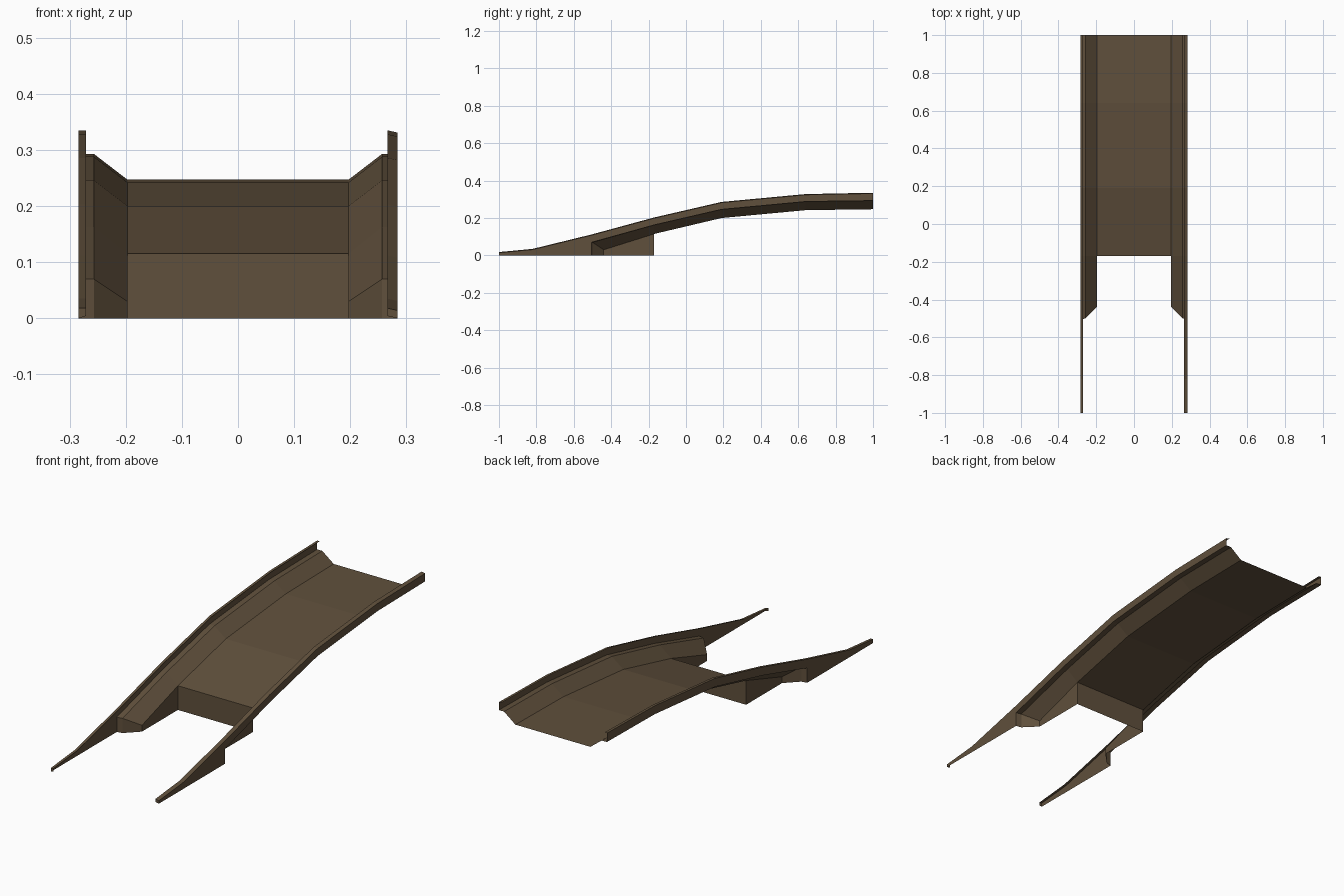
import bpy

if "Cube" in bpy.data.objects:
    bpy.data.objects.remove(bpy.data.objects["Cube"], do_unlink=True)

# Single dull brown finish
COLOUR = (0.117, 0.080, 0.045, 1)
brown = bpy.data.materials.new("dull_brown")
brown.use_nodes = True
brown.diffuse_color = COLOUR
bsdf = brown.node_tree.nodes["Principled BSDF"]
bsdf.inputs["Base Color"].default_value = COLOUR
bsdf.inputs["Roughness"].default_value = 0.8


def loft(name, rows, flip=False):
    """Join equal-length rows of points into a flat-shaded sheet."""
    n = len(rows[0])
    faces = []
    for i in range(len(rows) - 1):
        for j in range(n - 1):
            a, b = i * n + j, (i + 1) * n + j
            face = [a, a + 1, b + 1, b]
            faces.append(face[::-1] if flip else face)
    mesh = bpy.data.meshes.new(name)
    mesh.from_pydata([p for row in rows for p in row], [], faces)
    mesh.materials.append(brown)
    obj = bpy.data.objects.new(name, mesh)
    bpy.context.collection.objects.link(obj)
    return obj


DECK_X, KERB_X, WALL_X = 0.197, 0.257, 0.284

# Heights along the arc: y, deck, kerb top, rail top
ARC = [(-0.17, 0.115, 0.163, 0.203),
       (0.19, 0.200, 0.246, 0.286),
       (0.64, 0.242, 0.288, 0.328),
       (1.00, 0.247, 0.293, 0.335)]

# Deck with its front riser
deck_rows = [(-0.17, 0.0)] + [(y, d) for y, d, k, r in ARC]
loft("deck", [[(-DECK_X, y, z), (DECK_X, y, z)] for y, z in deck_rows])

# Rail profile: y, bottom, top (steps up off the ground at the kerb end)
RAIL = [(-1.0, 0.0, 0.018), (-0.82, 0.0, 0.035), (-0.505, 0.0, 0.112),
        (-0.505, 0.07, 0.112)] + [(y, k, r) for y, d, k, r in ARC]

for side, s, cap_x, droop in (("left", 1, 0.266, 0.004),
                              ("right", -1, 0.271, 0.0)):
    flip = s < 0

    # Sloped kerb with a narrow ledge, cut diagonally at the front
    rows = [[(s * DECK_X, -0.44, 0.03), (s * KERB_X, -0.5, 0.07),
             (s * WALL_X, -0.505, 0.07)]]
    for y, d, k, r in ARC:
        rows.append([(s * DECK_X, y, d), (s * KERB_X, y, k),
                     (s * WALL_X, y, k)])
    loft(side + "_kerb", rows, flip)

    # Plate closing the kerb's front end down to the ground
    loft(side + "_kerb_end", [[(x, y, 0.0) for x, y, z in rows[0]], rows[0]], flip)

    # Inner cheek under the kerb, ahead of the deck
    loft(side + "_cheek", [[(s * DECK_X, -0.44, 0.0), (s * DECK_X, -0.44, 0.03)],
                           [(s * DECK_X, -0.17, 0.0), (s * DECK_X, -0.17, 0.115)]],
         flip)

    # Outer rail with an inward cap
    loft(side + "_rail", [[(s * cap_x, y, top), (s * WALL_X, y, top - droop),
                           (s * WALL_X, y, low)] for y, low, top in RAIL], flip)

    # Small plate on the rail's front tip
    loft(side + "_rail_tip", [[(s * cap_x, -1, 0.004), (s * WALL_X, -1, 0.0)],
                              [(s * cap_x, -1, 0.018), (s * WALL_X, -1, 0.018 - droop)]],
         flip)
